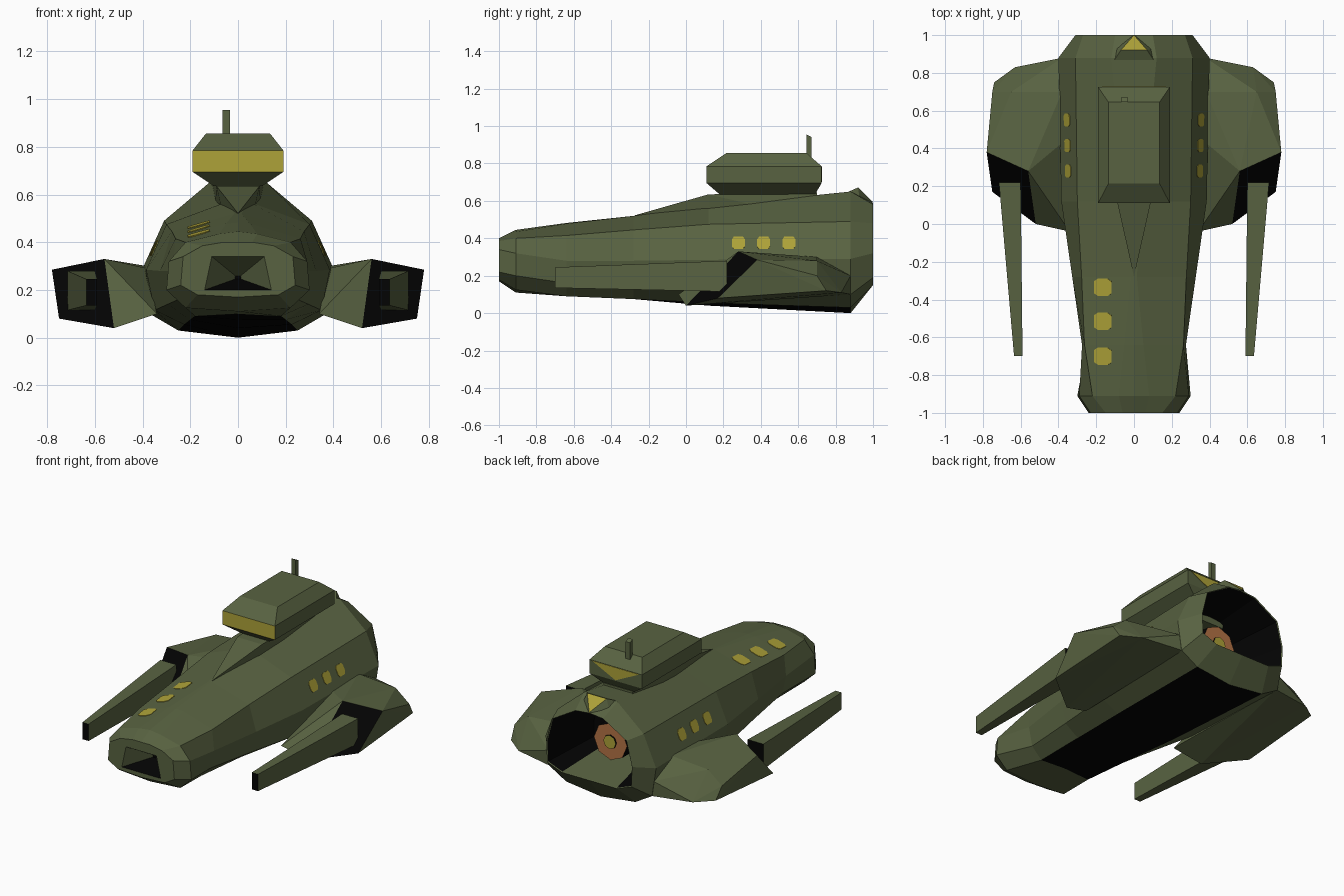
import bpy, bmesh, math
from mathutils import Vector
from mathutils.bvhtree import BVHTree

if "Cube" in bpy.data.objects:
    bpy.data.objects.remove(bpy.data.objects["Cube"])


def material(name, rgb):
    m = bpy.data.materials.new(name)
    m.diffuse_color = (*rgb, 1)
    m.use_nodes = True
    m.node_tree.nodes["Principled BSDF"].inputs["Base Color"].default_value = m.diffuse_color
    return m


GREEN, BLACK, YELLOW, ORANGE = range(4)
MATS = [material("olive_green", (0.098, 0.123, 0.053)),
        material("near_black", (0.001, 0.001, 0.001)),
        material("amber_yellow", (0.42, 0.36, 0.04)),
        material("engine_orange", (0.45, 0.17, 0.06))]


def finish(bm, name):
    bmesh.ops.recalc_face_normals(bm, faces=bm.faces[:])
    me = bpy.data.meshes.new(name)
    bm.to_mesh(me)
    bm.free()
    for m in MATS:
        me.materials.append(m)
    ob = bpy.data.objects.new(name, me)
    bpy.context.collection.objects.link(ob)
    return ob


def loft(rings, rule, caps=(GREEN, GREEN)):
    """Skin closed rings of points; rule(station, segment) gives the colour."""
    bm = bmesh.new()
    vs = [[bm.verts.new(p) for p in r] for r in rings]
    n = len(rings[0])
    for i in range(len(vs) - 1):
        for j in range(n):
            k = (j + 1) % n
            f = bm.faces.new((vs[i][j], vs[i][k], vs[i + 1][k], vs[i + 1][j]))
            f.material_index = rule(i, j)
    for r, c in zip((vs[0], vs[-1]), caps):
        bm.faces.new(r).material_index = c
    return bm


def section(y, half):
    pts = half + [(-x, z) for x, z in half[-2:0:-1]]
    return [(x, y, z) for x, z in pts]


def shrink(half, s, cz):
    return [(x * s, cz + (z - cz) * s) for x, z in half]


# Hull: half sections from keel to ridge, with nose recess and engine well
mouth = [(0, .2), (.07, .2), (.14, .2), (.125, .27), (.11, .34), (.05, .34), (0, .34)]
tail = [(0, .15), (.2, .15), (.305, .19), (.31, .32), (.27, .48), (.1, .58), (0, .59)]
stations = [
    (-.86, shrink(mouth, .1, .25)),
    (-1, mouth),
    (-1, [(0, .17), (.17, .18), (.24, .22), (.23, .34), (.15, .385), (.06, .4), (0, .4)]),
    (-.91, [(0, .11), (.22, .125), (.3, .2), (.29, .32), (.22, .4), (.08, .435), (0, .445)]),
    (-.64, [(0, .1), (.18, .09), (.25, .16), (.275, .28), (.262, .415), (.05, .478), (0, .482)]),
    (-.28, [(0, .075), (.2, .075), (.295, .14), (.327, .28), (.277, .445), (.015, .52), (0, .52)]),
    (.12, [(0, .04), (.225, .055), (.35, .115), (.385, .285), (.3, .475), (.045, .57), (0, .572)]),
    (.88, [(0, 0), (.25, .03), (.37, .1), (.4, .29), (.31, .49), (.12, .65), (0, .65)]),
    (1, tail),
    (.995, shrink(tail, .985, .36)),
    (.62, shrink(tail, .75, .36))]


def hull_colour(i, j):
    keel = j in (0, 11)
    if i == 0:
        return BLACK if j in (0, 1, 10, 11) else GREEN
    if i == 9:
        return GREEN if keel else BLACK
    return BLACK if keel and 4 <= i <= 6 else GREEN


bm = loft([section(y, h) for y, h in stations], hull_colour, (BLACK, BLACK))
bmesh.ops.recalc_face_normals(bm, faces=bm.faces[:])
tree = BVHTree.FromBMesh(bm)
finish(bm, "hull")

# Neck: wedge rising from the ridge to carry the bridge
bm = bmesh.new()
neck = [(0, -.28, .521), (.09, .12, .635), (.105, .7, .645), (.1, .7, .5), (.06, .12, .5)]
bmesh.ops.convex_hull(bm, input=[bm.verts.new((s * x, y, z)) for s in (1, -1)
                                 for x, y, z in neck[(s < 0):]])
finish(bm, "neck")


# Windows: thin rounded plates laid on the hull
def window(name, origin, direction, w, h):
    p, nrm, _, _ = tree.ray_cast(Vector(origin), Vector(direction))
    if nrm.dot(Vector(direction)) > 0:
        nrm = -nrm
    u = Vector((0, 1, 0))
    u = (u - nrm * u.dot(nrm)).normalized()
    v = nrm.cross(u)
    shape = [(1, .55), (.7, 1), (-.7, 1), (-1, .55), (-1, -.55), (-.7, -1), (.7, -1), (1, -.55)]
    rings = [[p + nrm * d + u * a * w + v * b * h for a, b in shape] for d in (-.004, .003)]
    finish(loft(rings, lambda i, j: YELLOW, (YELLOW, YELLOW)), name)


for y in (.28, .415, .55):
    for s, side in ((1, "right"), (-1, "left")):
        window("side_window_" + side, (s, y, .375), (-s, 0, 0), .035, .036)
for y in (-.335, -.515, -.7):
    window("nose_window", (-.165, y, 1), (0, 0, -1), .046, .048)


# Engine glow inside the well
def disc(name, y, r, colour):
    rings = [[(r * math.cos(a * math.pi / 4), yy, .32 + r * math.sin(a * math.pi / 4))
              for a in range(8)] for yy in (.6, y)]
    finish(loft(rings, lambda i, j: BLACK, (BLACK, colour)), name)


disc("engine_glow", .78, .12, ORANGE)
disc("engine_core", .79, .045, YELLOW)


# Bridge: stacked rectangles, yellow window band on the front
def rect(x, y0, y1, z):
    return [(-x, y0, z), (x, y0, z), (x, y1, z), (-x, y1, z)]


levels = [rect(.1, .18, .69, .635), rect(.19, .11, .725, .695),
          rect(.19, .11, .725, .785), rect(.135, .215, .645, .855)]
finish(loft(levels, lambda i, j: YELLOW if (i, j) == (1, 0) else GREEN), "bridge")

tri = [(-.17, .783), (.17, .783), (0, .7)]
finish(loft([[(x, y, z) for x, z in tri] for y in (.72, .728)],
            lambda i, j: YELLOW, (YELLOW, YELLOW)), "bridge_rear_window")

# Mast with slanted tip
foot = [(x - .05, y) for x, y, _ in rect(.016, .645, .672, 0)]
finish(loft([[(x, y, .8) for x, y in foot],
             [(x, y, .955 - (y - .645) * .5) for x, y in foot]],
            lambda i, j: GREEN), "mast")

# Tail crest with a yellow sloped marker on its rear
bm = bmesh.new()
pts = [(-.11, .86, .645), (.11, .86, .645), (-.07, .92, .672), (.07, .92, .672),
       (0, 1, .594), (-.1, .93, .6), (.1, .93, .6)]
bmesh.ops.convex_hull(bm, input=[bm.verts.new(p) for p in pts])
bmesh.ops.recalc_face_normals(bm, faces=bm.faces[:])
for f in bm.faces:
    if all(v.co.y > .915 for v in f.verts) and f.normal.z > .5 and abs(f.normal.x) < .1:
        f.material_index = YELLOW
finish(bm, "tail_crest")

# Wing pods with flat black fronts, and long tapered guns
frame = [(.56, .28, .33), (.78, .38, .285), (.75, .17, .08), (.52, 0, .04)]
body = [(.38, .43, .29), (.34, -.04, .1), (.38, .7, .3), (.65, .7, .28), (.75, .7, .2),
        (.63, .83, .11), (.74, .75, .12), (.36, .88, .1), (.38, .88, .2)]
for s, side in ((1, "right"), (-1, "left")):
    bm = bmesh.new()
    vs = [bm.verts.new((s * x, y, z)) for x, y, z in frame + body]
    bmesh.ops.convex_hull(bm, input=vs)
    corners = set(vs[:4])
    for f in bm.faces:
        if set(f.verts) <= corners:
            f.material_index = BLACK
    finish(bm, "wing_pod_" + side)

    gun = []
    for y, x0, x1, z0, z1 in ((-.7, .59, .635, .135, .245), (.22, .6, .715, .115, .28)):
        gun.append([(s * x, y, z) for x, z in ((x0, z0), (x1, z0), (x1, z1), (x0, z1))])
    finish(loft(gun, lambda i, j: GREEN, (BLACK, BLACK)), "gun_" + side)
